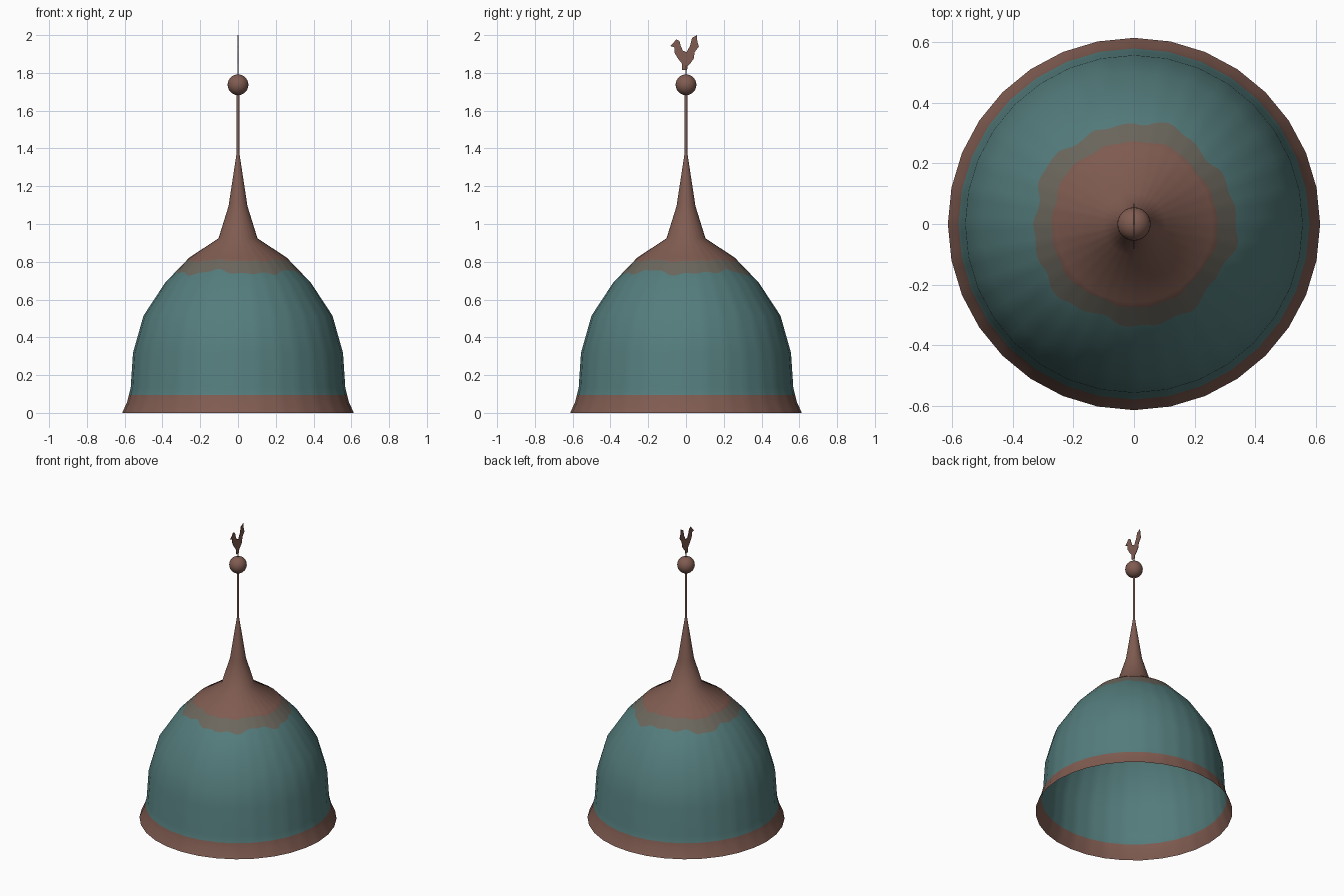
import bpy, bmesh, math

if "Cube" in bpy.data.objects:
    bpy.data.objects.remove(bpy.data.objects["Cube"], do_unlink=True)


def material(name, rgb):
    m = bpy.data.materials.new(name)
    m.use_nodes = True
    m.diffuse_color = (*rgb, 1)
    m.node_tree.nodes["Principled BSDF"].inputs["Base Color"].default_value = (*rgb, 1)
    return m


teal = material("teal patina", (0.089, 0.202, 0.202))
brown = material("copper brown", (0.216, 0.107, 0.082))
worn = material("worn grey brown", (0.15, 0.138, 0.112))


def finish(name, bm, mats, smooth=True):
    mesh = bpy.data.meshes.new(name)
    bm.to_mesh(mesh)
    bm.free()
    for m in mats:
        mesh.materials.append(m)
    for p in mesh.polygons:
        p.use_smooth = smooth
    ob = bpy.data.objects.new(name, mesh)
    bpy.context.collection.objects.link(ob)
    return ob


# Bell dome and spire: an open lathed shell with a faceted round outline
PROFILE = [(0.613, 0), (0.587, 0.058), (0.568, 0.135), (0.556, 0.318), (0.5, 0.515),
           (0.385, 0.69), (0.258, 0.822), (0.103, 0.924), (0.05, 1.095), (0.005, 1.39)]
SIDES, SPLIT = 32, 4
COLS = SIDES * SPLIT


def radius_at(z):
    for (r0, z0), (r1, z1) in zip(PROFILE, PROFILE[1:]):
        if z <= z1:
            return r0 + (r1 - r0) * (z - z0) / (z1 - z0)
    return PROFILE[-1][0]


def wobble(a, size):
    return size * (math.sin(5 * a + 1) + 0.7 * math.sin(9 * a) + 0.6 * math.sin(17 * a + 2)) / 2


def ring_point(z, col):
    a = math.tau * col / COLS
    half = math.pi / SIDES
    r = radius_at(z) * math.cos(half) / math.cos(a % (2 * half) - half)
    return r * math.cos(a), r * math.sin(a), z


# Each ring is (height, ragged amount); colour changes at the listed rings
RIM, WEAR, CAP = (0.094, 0), (0.743, 0.018), (0.806, 0.008)
rings = sorted([(z, 0) for r, z in PROFILE] + [RIM, WEAR, CAP])
bm = bmesh.new()
loops = [[bm.verts.new(ring_point(z + wobble(math.tau * c / COLS + z, rag), c))
          for c in range(COLS)] for z, rag in rings]
for low, high, (z, rag) in zip(loops, loops[1:], rings):
    index = 1 if z < RIM[0] or z >= CAP[0] else 2 if z >= WEAR[0] else 0
    for c in range(COLS):
        n = (c + 1) % COLS
        bm.faces.new((low[c], low[n], high[n], high[c])).material_index = index
finish("dome_and_spire", bm, [teal, brown, worn])


# Mast rods
def rod(name, radius, z0, z1):
    bpy.ops.mesh.primitive_cylinder_add(vertices=10, radius=radius, depth=z1 - z0,
                                        location=(0, 0, (z0 + z1) / 2))
    ob = bpy.context.object
    ob.name = name
    ob.data.materials.append(brown)
    bpy.ops.object.shade_smooth_by_angle(angle=math.radians(40))


rod("mast", 0.0075, 1.37, 1.7)
rod("vane_pin", 0.003, 1.78, 1.84)

# Ball finial
bpy.ops.mesh.primitive_uv_sphere_add(segments=24, ring_count=14, radius=0.055,
                                     location=(0, 0, 1.737))
ball = bpy.context.object
ball.name = "ball_finial"
ball.data.materials.append(brown)
bpy.ops.object.shade_smooth()

# Rooster weather vane: a thin plate cut to a silhouette (y, z)
ROOSTER = [(-.02, 1.815), (.006, 1.815), (.008, 1.835), (.023, 1.85), (.042, 1.877),
           (.045, 1.908), (.068, 1.94), (.06, 1.965), (.058, 2), (.032, 1.985),
           (.022, 1.945), (.004, 1.91), (-.016, 1.917), (-.027, 1.94), (-.034, 1.968),
           (-.052, 1.978), (-.065, 1.96), (-.083, 1.942), (-.062, 1.935),
           (-.06, 1.905), (-.042, 1.875), (-.022, 1.85)]
bm = bmesh.new()
face = bm.faces.new([bm.verts.new((-0.0015, y, z)) for y, z in ROOSTER])
plate = bmesh.ops.extrude_face_region(bm, geom=[face], use_keep_orig=True)
bmesh.ops.translate(bm, vec=(0.003, 0, 0),
                    verts=[v for v in plate["geom"] if isinstance(v, bmesh.types.BMVert)])
bmesh.ops.recalc_face_normals(bm, faces=bm.faces)
finish("rooster_vane", bm, [brown], smooth=False)
